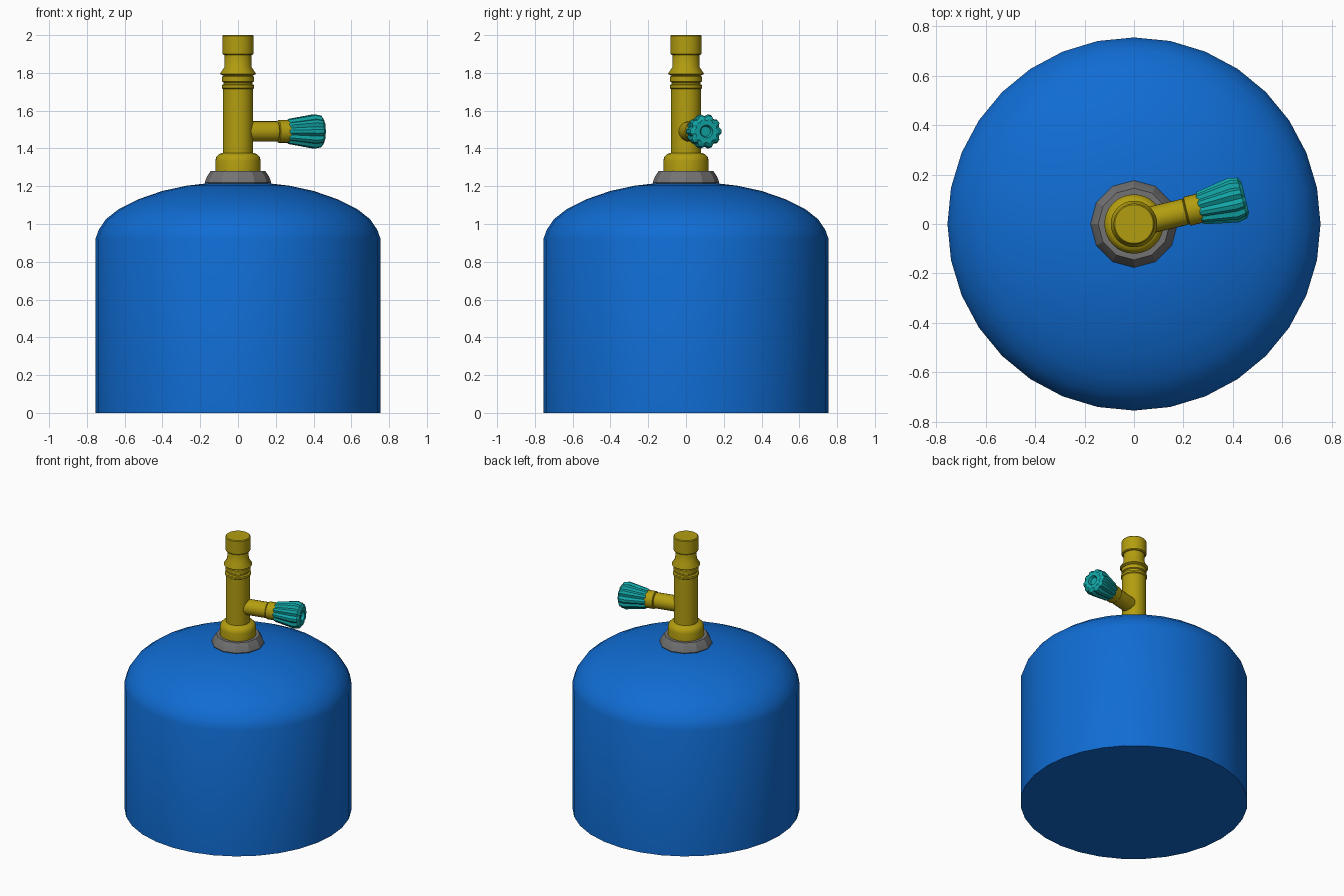
import bpy, bmesh, math
from mathutils import Matrix

cube = bpy.data.objects.get("Cube")
if cube:
    bpy.data.objects.remove(cube)


def material(name, colour):
    mat = bpy.data.materials.new(name)
    mat.use_nodes = True
    mat.diffuse_color = (*colour, 1)
    mat.node_tree.nodes["Principled BSDF"].inputs["Base Color"].default_value = (*colour, 1)
    return mat


blue = material("blue paint", (0.005, 0.15, 0.65))
brass = material("brass", (0.45, 0.34, 0.005))
grey = material("grey steel", (0.17, 0.17, 0.17))
teal = material("teal plastic", (0.006, 0.37, 0.37))


def lathe(name, profile, sides, mat, matrix=Matrix(), flute=None, angle=35):
    """Revolve (radius, height) points about z; flute(i, radius) can vary the radius."""
    bm = bmesh.new()
    rings = []
    for r, z in profile:
        ring = []
        for i in range(sides):
            a = 2 * math.pi * i / sides
            rr = flute(i, r) if flute else r
            ring.append(bm.verts.new((rr * math.cos(a), rr * math.sin(a), z)))
        rings.append(ring)
    for low, high in zip(rings, rings[1:]):
        for i in range(sides):
            j = (i + 1) % sides
            bm.faces.new((low[i], low[j], high[j], high[i]))
    bm.faces.new(rings[0][::-1])
    bm.faces.new(rings[-1])
    mesh = bpy.data.meshes.new(name)
    bm.to_mesh(mesh)
    bm.free()
    mesh.materials.append(mat)
    obj = bpy.data.objects.new(name, mesh)
    bpy.context.collection.objects.link(obj)
    obj.matrix_world = matrix
    bpy.ops.object.select_all(action="DESELECT")
    obj.select_set(True)
    bpy.context.view_layer.objects.active = obj
    bpy.ops.object.shade_smooth_by_angle(angle=math.radians(angle))
    return obj


# Tank with a domed shoulder
lathe("tank", [(0.755, 0), (0.755, 0.92), (0.737, 0.97), (0.7, 1.025), (0.63, 1.08),
               (0.53, 1.13), (0.4, 1.175), (0.27, 1.203), (0.14, 1.218)], 32, blue)

# Neck collar
lathe("neck_collar", [(0.165, 1.19), (0.176, 1.22), (0.165, 1.25), (0.145, 1.28)],
      12, grey, angle=20)

# Valve body with foot, rings, flange and outlet cap
lathe("valve_body", [(0.12, 1.27), (0.12, 1.335), (0.115, 1.355), (0.1, 1.37), (0.08, 1.377),
                     (0.08, 1.715), (0.086, 1.72), (0.086, 1.735), (0.076, 1.74),
                     (0.076, 1.75), (0.084, 1.755), (0.084, 1.78), (0.076, 1.785),
                     (0.094, 1.793), (0.094, 1.798), (0.072, 1.83), (0.07, 1.9)], 32, brass)
lathe("outlet_cap", [(0.077, 1.895), (0.083, 1.901), (0.083, 1.994), (0.078, 2.0)], 32, brass)

# Side stem and knob share one axis, turned slightly to the back
side = (Matrix.Translation((0, 0, 1.49)) @ Matrix.Rotation(math.radians(13.5), 4, "Z")
        @ Matrix.Rotation(math.pi / 2, 4, "Y"))
lathe("side_stem", [(0.054, 0), (0.054, 0.212), (0.05, 0.216), (0.06, 0.22), (0.06, 0.28)],
      24, brass, side)


# Fluted knob: every third line sinks into a groove, except in the centre recess
def groove(i, r):
    return r * 0.87 if i % 3 == 0 and r > 0.05 else r


lathe("knob", [(0.058, 0.268), (0.068, 0.278), (0.093, 0.415), (0.085, 0.45), (0.065, 0.463),
               (0.034, 0.463), (0.026, 0.445)], 30, teal, side, groove, angle=25)
